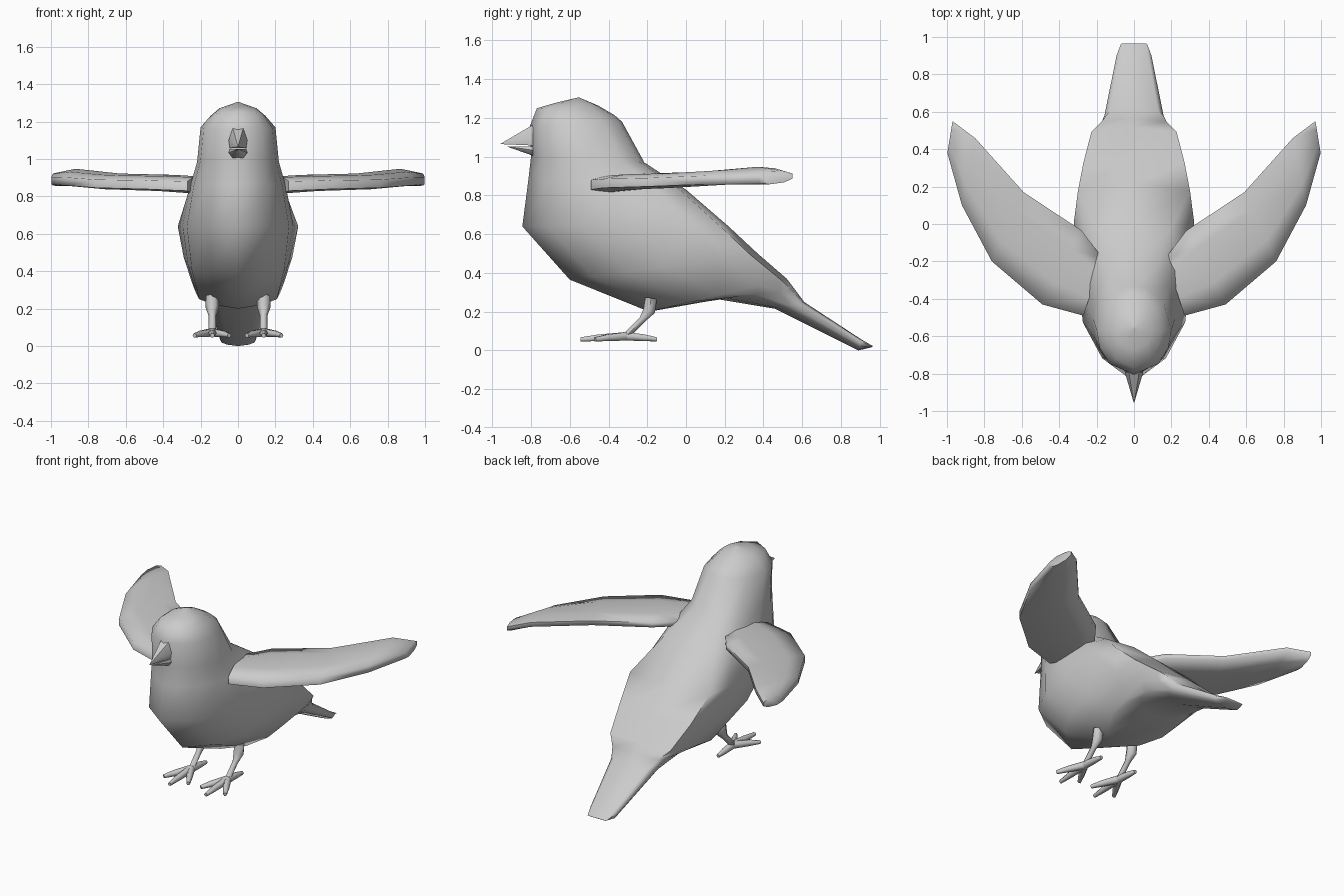
import bpy, bmesh, math
from mathutils import Vector

cube = bpy.data.objects.get("Cube")
if cube:
    bpy.data.objects.remove(cube)

# Single plain colour
grey = bpy.data.materials.new("plain_grey")
grey.use_nodes = True
GREY = (0.6, 0.6, 0.6, 1)
grey.diffuse_color = GREY
grey.node_tree.nodes["Principled BSDF"].inputs["Base Color"].default_value = GREY


def loft(name, rings, angle=60, mirror=False):
    """Skin a list of equal-length point rings and cap both ends."""
    bm = bmesh.new()
    loops = [[bm.verts.new(p) for p in ring] for ring in rings]
    for a, b in zip(loops, loops[1:]):
        for i in range(len(a)):
            j = (i + 1) % len(a)
            bm.faces.new((a[i], a[j], b[j], b[i]))
    bm.faces.new(loops[0])
    bm.faces.new(loops[-1])
    bmesh.ops.remove_doubles(bm, verts=bm.verts, dist=0.0005)
    bmesh.ops.recalc_face_normals(bm, faces=bm.faces)
    mesh = bpy.data.meshes.new(name)
    bm.to_mesh(mesh)
    bm.free()
    obj = bpy.data.objects.new(name, mesh)
    bpy.context.collection.objects.link(obj)
    mesh.materials.append(grey)
    bpy.ops.object.select_all(action='DESELECT')
    obj.select_set(True)
    bpy.context.view_layer.objects.active = obj
    bpy.ops.object.shade_smooth_by_angle(angle=math.radians(angle))
    if mirror:
        obj.modifiers.new("Mirror", 'MIRROR').use_mirror_merge = False
    return obj


def tube(name, path, radii, sides=6):
    """Tapered limb through a few points, mirrored to the other side."""
    path = [Vector(p) for p in path]
    rings = []
    for i, p in enumerate(path):
        d = path[min(i + 1, len(path) - 1)] - path[max(i - 1, 0)]
        q = d.to_track_quat('Z', 'Y')
        rings.append([p + q @ Vector((radii[i] * math.cos(k * math.tau / sides),
                                      radii[i] * math.sin(k * math.tau / sides), 0))
                      for k in range(sides)])
    return loft(name, rings, mirror=True)


# Body: cross-sections swing from level at the head to upright at the tail,
# with a broad flat back and a keeled breast
SPAN = (0, 0.04, 0.2, 0.5, 0.7, 0.88, 1)
KEELED = (0, 0.93, 1, 0.92, 0.85, 0.53, 0)


def body_ring(back, front, width, roundness):
    half = []
    for t, w in zip(SPAN, KEELED):
        x = width * (w + (2 * math.sqrt(t * (1 - t)) - w) * roundness)
        y, z = (b + (f - b) * t for b, f in zip(back, front))
        half.append((x, y, z))
    return half + [(-x, y, z) for x, y, z in half[-2:0:-1]]


SECTIONS = [
    ((-0.55, 1.305), (-0.56, 1.305), 0.003, 1),
    ((-0.45, 1.262), (-0.67, 1.279), 0.10, 1),
    ((-0.37, 1.215), (-0.77, 1.25), 0.145, 1),
    ((-0.33, 1.18), (-0.805, 1.16), 0.20, 1),
    ((-0.215, 0.97), (-0.80, 1.00), 0.222, 0.8),
    ((0.0, 0.83), (-0.815, 0.87), 0.27, 0.4),
    ((0.22, 0.64), (-0.845, 0.64), 0.322, 0),
    ((0.37, 0.50), (-0.60, 0.365), 0.29, 0),
    ((0.52, 0.37), (-0.19, 0.20), 0.245, 0),
    ((0.565, 0.31), (0.16, 0.265), 0.21, 0.2),
    ((0.61, 0.25), (0.46, 0.215), 0.168, 0.3),
    ((0.90, 0.06), (0.89, 0.0), 0.10, 0.3),
    ((0.965, 0.022), (0.955, 0.015), 0.07, 0),
]
loft("body", [body_ring(*s) for s in SECTIONS], 70)


# Wings: swept back, trailing edge slightly higher than the leading edge
def wing_ring(lead, trail, thick):
    lead, trail = Vector(lead), Vector(trail)
    ring = []
    for t, h in ((0, -0.022), (0.3, -0.038), (0.75, -0.034), (1, -0.015),
                 (1, 0.015), (0.75, 0.034), (0.3, 0.038), (0, 0.022)):
        p = lead.lerp(trail, t)
        ring.append((p.x, p.y, p.z + h * thick))
    return ring


WING = [((0.27, -0.49, 0.855), (0.17, -0.18, 0.87), 1.15),
        ((0.49, -0.43, 0.862), (0.28, -0.035, 0.885), 1.05),
        ((0.76, -0.2, 0.868), (0.59, 0.17, 0.895), 1),
        ((0.92, 0.1, 0.88), (0.85, 0.46, 0.925), 1),
        ((0.998, 0.38, 0.885), (0.97, 0.55, 0.9), 0.85)]
loft("wings", [wing_ring(*w) for w in WING], 80, mirror=True)


# Beak: two tapering halves, split by a thin gape
def beak(name, root, crown, tip, y=-0.79):
    half = [(0.028, crown), (0.05, root + (crown - root) * 0.4), (0.044, root)]
    base = [(x, y, z) for x, z in half] + [(-x, y, z) for x, z in reversed(half)]
    end = Vector(tip)
    mid = [Vector(p).lerp(end, 0.3) for p in base]
    loft(name, [base, mid, [end.lerp(Vector(p), 0.02) for p in base]], 50)


beak("upper_beak", 1.058, 1.165, (0, -0.96, 1.065))
beak("lower_beak", 1.052, 1.005, (0, -0.93, 1.054))

# Legs and toes
X = 0.137
ankle = (X, -0.31, 0.073)
tube("legs", [(X, -0.18, 0.27), (X, -0.19, 0.205), (X, -0.225, 0.16), ankle],
     [0.035, 0.036, 0.02, 0.02])
for name, tip in (("middle_toes", (X, -0.545, 0.057)),
                  ("inner_toes", (X - 0.09, -0.47, 0.057)),
                  ("outer_toes", (X + 0.095, -0.47, 0.057)),
                  ("hind_toes", (X, -0.15, 0.057))):
    knuckle = Vector(ankle).lerp(Vector(tip), 0.6)
    knuckle.z = 0.065
    tube(name, [ankle, knuckle, tip], [0.025, 0.02, 0.012])
